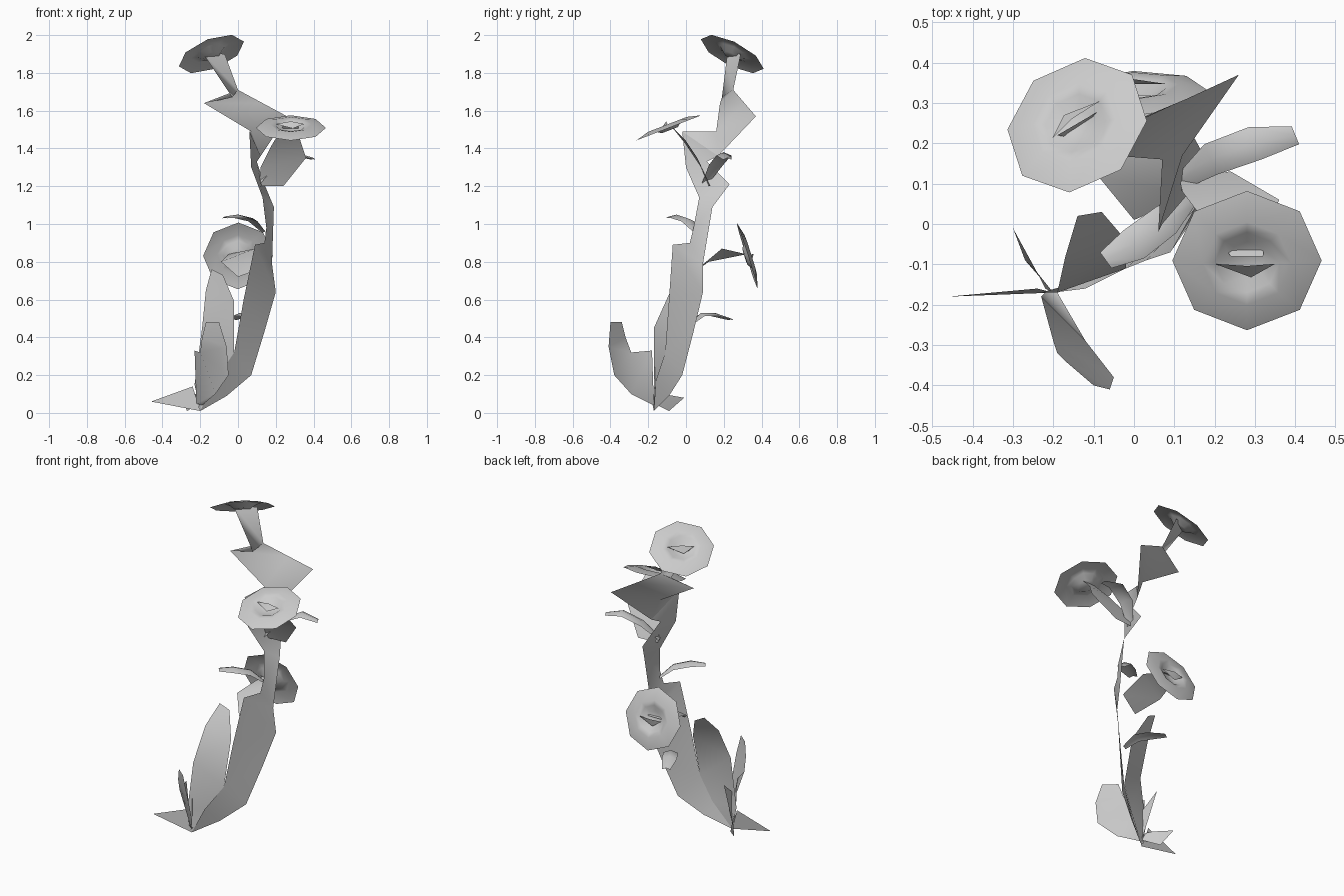
import bpy
import bmesh
import math
from mathutils import Vector

# Remove only the default cube
default_cube = bpy.data.objects.get("Cube")
if default_cube:
    bpy.data.objects.remove(default_cube, do_unlink=True)

# One plain grey for the whole plant
grey = bpy.data.materials.new("plain grey")
grey.use_nodes = True
grey.diffuse_color = (0.6, 0.6, 0.6, 1)
grey.node_tree.nodes["Principled BSDF"].inputs["Base Color"].default_value = grey.diffuse_color


def finish(name, bm):
    """Turn a bmesh into a smooth shaded object with the plant material."""
    mesh = bpy.data.meshes.new(name)
    bm.to_mesh(mesh)
    bm.free()
    mesh.materials.append(grey)
    mesh.shade_smooth()
    obj = bpy.data.objects.new(name, mesh)
    bpy.context.scene.collection.objects.link(obj)
    return obj


def ribbon(name, left_edge, right_edge):
    """Thin sheet between two edge paths, given in hundredths of a unit."""
    bm = bmesh.new()
    left, right = [
        [bm.verts.new(Vector(point) / 100) for point in edge]
        for edge in (left_edge, right_edge)
    ]
    for i in range(len(left) - 1):
        bm.faces.new((left[i], right[i], right[i + 1], left[i + 1]))
    bmesh.ops.triangulate(bm, faces=bm.faces[:])
    bmesh.ops.remove_doubles(bm, verts=bm.verts[:], dist=0.0001)
    return finish(name, bm)


def leaf(name, path, width):
    """Arched leaf that follows a path, widest past its middle, with drooping sides."""
    points = [Vector(point) / 100 for point in path]
    along = points[-1] - points[0]
    side = along.cross(Vector((0, 0, 1))).normalized()
    bm = bmesh.new()
    rows = []
    for i, point in enumerate(points):
        t = i / (len(points) - 1)
        half = width / 2 * (0.15 + 0.85 * math.sin(math.pi * (0.1 + 0.75 * t)))
        droop = Vector((0, 0, -0.4 * half))
        rows.append([
            bm.verts.new(point - side * half + droop),
            bm.verts.new(point),
            bm.verts.new(point + side * half + droop),
        ])
    for low, high in zip(rows, rows[1:]):
        for j in range(2):
            bm.faces.new((low[j], low[j + 1], high[j + 1], high[j]))
    return finish(name, bm)


def flower(name, centre, normal, turn):
    """Eight sided trumpet bloom: drooping rim, raised crest, sunken throat."""
    place = Vector(normal).to_track_quat("Z", "Y").to_matrix().to_4x4()
    place.translation = Vector(centre)
    bm = bmesh.new()
    rings = []
    for radius, height in ((0.185, -0.012), (0.11, 0.008), (0.08, 0), (0.045, -0.025)):
        rings.append([
            bm.verts.new((
                radius * math.cos(turn + k * math.tau / 8),
                radius * math.sin(turn + k * math.tau / 8),
                height,
            ))
            for k in range(8)
        ])
    for outer, inner in zip(rings, rings[1:]):
        for k in range(8):
            n = (k + 1) % 8
            bm.faces.new((outer[k], outer[n], inner[n], inner[k]))
    bm.faces.new(rings[-1])
    bm.transform(place)
    finish(name, bm)

    # Small folded blade in the mouth of the bloom
    bm = bmesh.new()
    tip_a, back, tip_b, front = [
        bm.verts.new(point)
        for point in ((-0.08, 0, 0.01), (0, 0, 0.025), (0.07, 0, 0.01), (0.01, -0.04, 0))
    ]
    bm.faces.new((tip_a, front, back))
    bm.faces.new((front, tip_b, back))
    bm.transform(place)
    finish(name + "_stamen", bm)


# Main stem: flat sheet from the root up to the fork
ribbon(
    "main_stem",
    [(-20, -17, 1), (-12, -16, 17), (-2, -11, 32), (3, -9, 60), (9, -7, 89), (14, 2, 90),
     (15, 4, 98), (13, 7, 114), (7, 0, 130), (6, -2, 149)],
    [(-20, -17, 1), (-6, -9, 9), (7, -2, 20), (14, 4, 43), (20, 9, 64), (18, 9, 79),
     (19, 14, 109), (14, 23, 121), (10, 11, 133), (12, 17, 136)],
)

# Upper stem: wide fork narrowing to the top bloom
ribbon(
    "upper_stem",
    [(6, -2, 149), (7, 16, 149), (-18, 18, 164), (-3, 19, 167), (-19, 22, 191)],
    [(12, 17, 136), (26, 37, 157), (13, 31, 164), (0, 25, 171), (-7, 29, 190)],
)

# Stalks of the two lower blooms
ribbon(
    "front_flower_stalk",
    [(11, 12, 120), (12, 8, 130), (18, 0, 142), (24, -8, 152)],
    [(24, 13, 120), (36, 6, 135), (33, 0, 144), (32, -8, 152)],
)
ribbon(
    "back_flower_stalk",
    [(0, 1, 72), (-9, 12, 80), (-5, 32, 84)],
    [(14, 7, 77), (9, 19, 87), (4, 32, 84)],
)

# Three blooms
flower("top_flower", (-0.145, 0.25, 1.91), (-0.34, 0.43, 0.83), 0.09)
flower("front_flower", (0.28, -0.095, 1.52), (0, -0.36, 0.93), 0)
flower("back_flower", (0, 0.335, 0.835), (-0.03, 0.95, 0.3), 0)

# Large leaves around the root
ribbon(
    "tall_leaf",
    [(-20, -17, 1), (-23, -17, 15), (-19, -17, 45), (-17, -8, 65), (-14, 2, 76)],
    [(-20, -17, 1), (-9, -13, 17), (-2, -11, 32), (-2, -4, 59), (-8, 3, 73)],
)
ribbon(
    "cupped_leaf",
    [(-22, -17, 5), (-23, -18, 33), (-20, -29, 32), (-19, -32, 40), (-17, -34, 48)],
    [(-19, -17, 4), (-12, -29, 10), (-5, -38, 20), (-6, -41, 35), (-10, -40, 48)],
)
ribbon("side_leaf", [(-20, -17, 1), (-46, -18, 6)], [(-24, -16, 14), (-46, -18, 6)])
ribbon("root_leaf", [(-20, -17, 5), (-27, -9, 1), (-30, -1, 8)],
       [(-22, -16, 10), (-24, -12, 10), (-30, -1, 8)])
ribbon("upright_leaf", [(-20, -17, 5), (-22, -6, 33)], [(-20, -17, 24), (-22, -6, 33)])

# Small arched leaves along the stem
leaf("left_small_leaf", [(14, 6, 96), (8, 1, 103), (0, -5, 105), (-7, -9, 104)], 0.09)
leaf("back_small_leaf", [(9, 2, 47), (5, 8, 53), (1, 15, 53), (-3, 24, 50)], 0.09)
leaf("right_small_leaf", [(11, 10, 122), (19, 16, 133), (30, 20, 138), (40, 22, 135)], 0.09)
